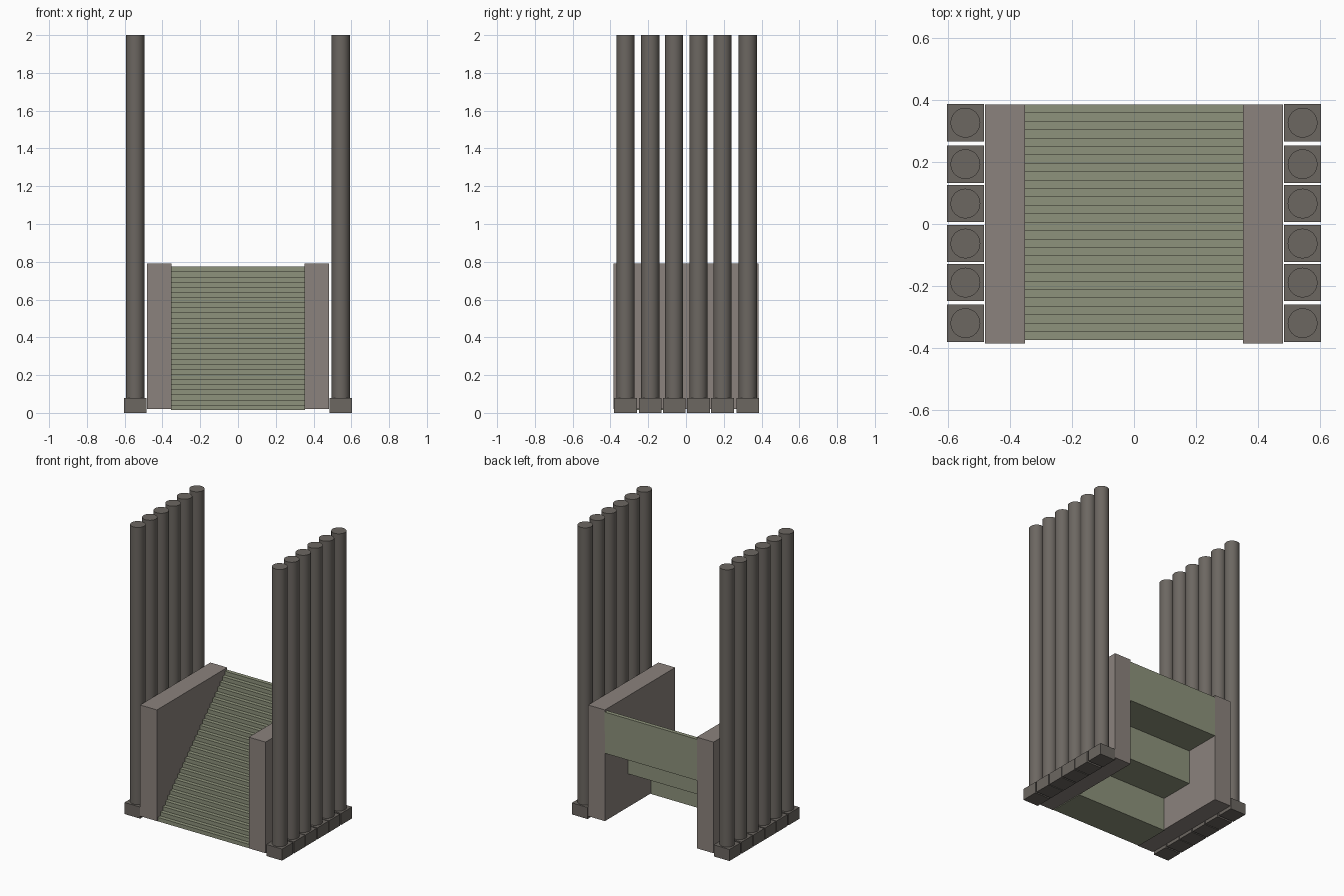
import bpy, bmesh

if "Cube" in bpy.data.objects:
    bpy.data.objects.remove(bpy.data.objects["Cube"])


def material(name, rgb):
    m = bpy.data.materials.new(name)
    m.diffuse_color = (*rgb, 1)
    m.use_nodes = True
    m.node_tree.nodes["Principled BSDF"].inputs["Base Color"].default_value = m.diffuse_color
    return m


STEP = material("step_green", (0.27, 0.29, 0.20))
WALL = material("wall_stone", (0.26, 0.225, 0.205))
POLE = material("pole_dark", (0.15, 0.135, 0.12))


def box(name, x, y, z, mat):
    bpy.ops.mesh.primitive_cube_add(
        size=1, location=[(a + b) / 2 for a, b in (x, y, z)])
    o = bpy.context.object
    o.name = name
    o.scale = [b - a for a, b in (x, y, z)]
    bpy.ops.object.transform_apply(location=False, rotation=False, scale=True)
    o.data.materials.append(mat)
    return o


# Staircase: side profile with 28 fine steps and a coarse stepped underside
N, Y0, Y1, Z0, Z1, W = 28, -0.375, 0.385, 0.015, 0.775, 0.355
run, rise = (Y1 - Y0) / N, (Z1 - Z0) / N
profile = [(Y0, Z0)]
for i in range(N):
    z = Z0 + (i + 1) * rise
    profile += [(Y0 + i * run, z), (Y0 + (i + 1) * run, z)]
profile += [(Y1, 0.49), (0.13, 0.49), (0.13, 0.25), (-0.12, 0.25), (-0.12, Z0)]

bm = bmesh.new()
face = bm.faces.new([bm.verts.new((-W, y, z)) for y, z in profile])
ext = bmesh.ops.extrude_face_region(bm, geom=[face])
bmesh.ops.translate(bm, vec=(2 * W, 0, 0),
                    verts=[v for v in ext["geom"] if isinstance(v, bmesh.types.BMVert)])
bmesh.ops.recalc_face_normals(bm, faces=bm.faces)
mesh = bpy.data.meshes.new("staircase")
bm.to_mesh(mesh)
bm.free()
mesh.materials.append(STEP)
bpy.context.collection.objects.link(bpy.data.objects.new("staircase", mesh))

# Side walls, and a row of six poles on square bases along each side
for side, s in (("left", -1), ("right", 1)):
    box(f"{side}_wall", sorted((s * 0.352, s * 0.481)), (-0.385, 0.385), (0.02, 0.79), WALL)
    for i, y in enumerate((-0.32, -0.189, -0.063, 0.066, 0.193, 0.327)):
        cx = s * 0.544
        box(f"{side}_pole_base_{i}", (cx - 0.06, cx + 0.06), (y - 0.06, y + 0.06), (0, 0.08), POLE)
        bpy.ops.mesh.primitive_cylinder_add(vertices=32, radius=0.048, depth=1.92,
                                            location=(cx, y, 1.04))
        o = bpy.context.object
        o.name = f"{side}_pole_{i}"
        o.data.materials.append(POLE)
        bpy.ops.object.shade_smooth_by_angle()
